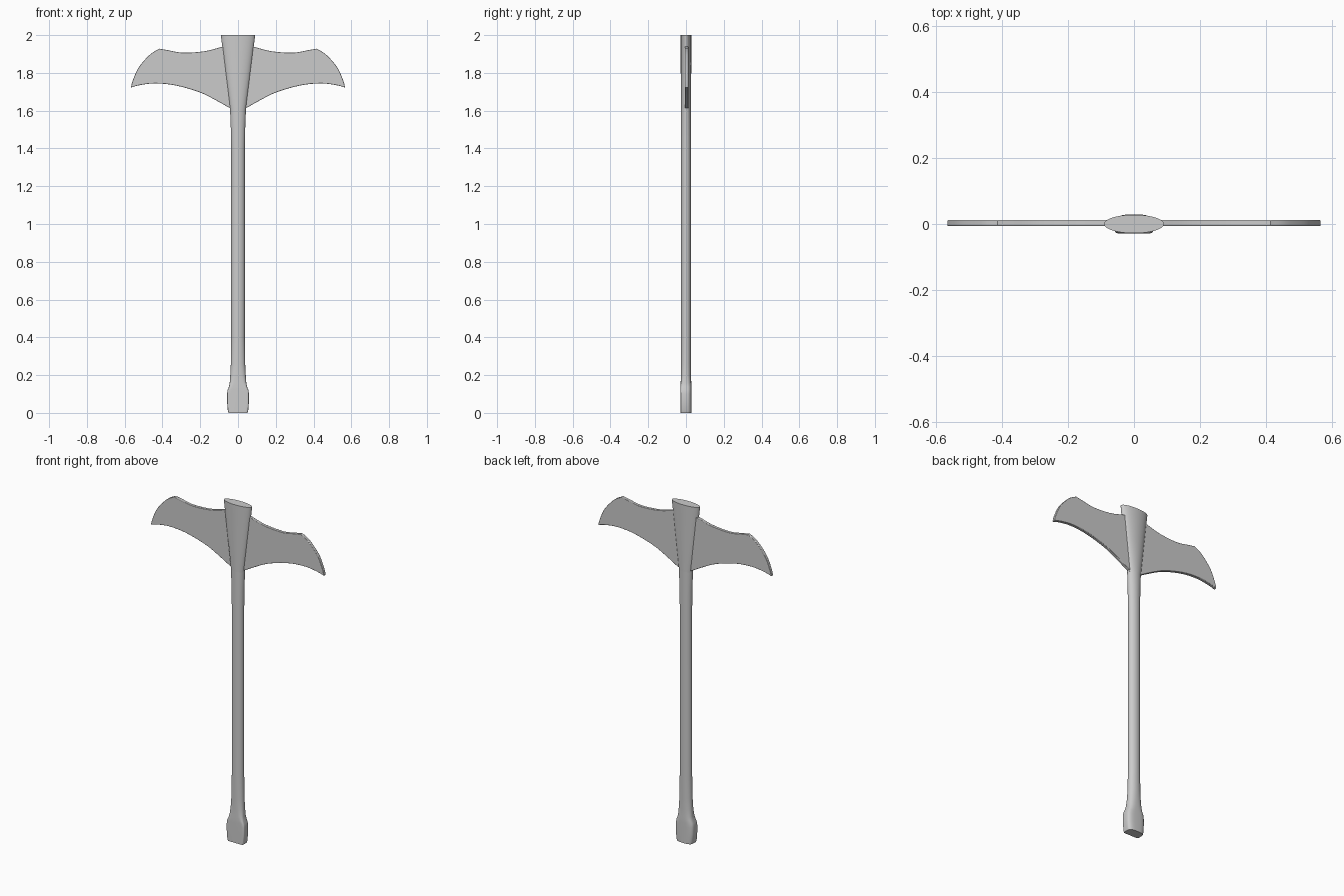
import bpy, bmesh
from math import sin, cos, pi, copysign, radians

if "Cube" in bpy.data.objects:
    bpy.data.objects.remove(bpy.data.objects["Cube"])

SIDES = 40

def finish(name, bm, angle=35):
    bmesh.ops.recalc_face_normals(bm, faces=bm.faces[:])
    me = bpy.data.meshes.new(name)
    bm.to_mesh(me)
    bm.free()
    ob = bpy.data.objects.new(name, me)
    bpy.context.collection.objects.link(ob)
    bpy.ops.object.select_all(action='DESELECT')
    ob.select_set(True)
    bpy.context.view_layer.objects.active = ob
    bpy.ops.object.shade_smooth_by_angle(angle=radians(angle))
    return ob

def power(v, e):
    return copysign(abs(v) ** e, v) if abs(v) > 1e-9 else 0.0

def loft(name, sections):
    """sections: z, x radius, y radius, flatness of the front (0 oval, 1 squared)"""
    bm = bmesh.new()
    rings = []
    for z, rx, ry, flat in sections:
        ring = []
        for i in range(SIDES):
            t = 2 * pi * i / SIDES
            e = 1 - flat * (0.8 if sin(t) < 0 else 0.35)
            ring.append(bm.verts.new((rx * power(cos(t), e), ry * power(sin(t), e), z)))
        rings.append(ring)
    for a, b in zip(rings, rings[1:]):
        for i in range(SIDES):
            j = (i + 1) % SIDES
            bm.faces.new((a[i], a[j], b[j], b[i]))
    bm.faces.new(rings[0])
    bm.faces.new(rings[-1])
    return finish(name, bm)

def smooth_path(pts, steps=6):
    """Catmull-Rom curve through the points, without the last one"""
    p = [pts[0]] + pts + [pts[-1]]
    out = []
    for a, b, c, d in zip(p, p[1:], p[2:], p[3:]):
        for s in range(steps):
            t = s / steps
            out.append(tuple(0.5 * (2 * b[k] + (c[k] - a[k]) * t
                       + (2 * a[k] - 5 * b[k] + 4 * c[k] - d[k]) * t * t
                       + (3 * b[k] - a[k] - 3 * c[k] + d[k]) * t ** 3) for k in (0, 1)))
    return out

# Shaft with the flat-fronted grip end
loft("shaft", [
    (0, 0.050, 0.029, 1), (0.012, 0.054, 0.029, 1), (0.06, 0.058, 0.029, 1),
    (0.10, 0.058, 0.029, 1), (0.122, 0.055, 0.029, 0.95), (0.138, 0.048, 0.029, 0.85),
    (0.16, 0.044, 0.028, 0.6), (0.20, 0.041, 0.027, 0.3), (0.26, 0.038, 0.027, 0.1),
    (0.40, 0.036, 0.027, 0), (1.38, 0.036, 0.027, 0), (1.50, 0.038, 0.027, 0),
    (1.58, 0.041, 0.027, 0), (1.61, 0.042, 0.027, 0)])

# Flared oval socket at the head
loft("head_socket", [(1.605, 0.042, 0.0272, 0), (1.64, 0.046, 0.0275, 0),
                     (1.80, 0.066, 0.0278, 0), (2.0, 0.091, 0.028, 0)])

# Blade outline: upper edge, outer cutting edge, lower edge
outline = (smooth_path([(0.03, 1.95), (0.085, 1.938), (0.175, 1.915), (0.29, 1.907),
                        (0.375, 1.921), (0.415, 1.928)])
           + smooth_path([(0.415, 1.928), (0.465, 1.898), (0.525, 1.83), (0.557, 1.76), (0.567, 1.722)])
           + smooth_path([(0.567, 1.722), (0.52, 1.735), (0.44, 1.744), (0.333, 1.734),
                          (0.2, 1.696), (0.095, 1.643), (0.045, 1.615), (0.02, 1.612)])
           + [(0.02, 1.612)])

def blade(name, side):
    bm = bmesh.new()
    face = bm.faces.new([bm.verts.new((side * x, -0.006, z)) for x, z in outline])
    ext = bmesh.ops.extrude_face_region(bm, geom=[face])
    bmesh.ops.translate(bm, vec=(0, 0.018, 0),
                        verts=[g for g in ext["geom"] if isinstance(g, bmesh.types.BMVert)])
    ob = finish(name, bm)
    bevel = ob.modifiers.new("rounded_edge", 'BEVEL')
    bevel.width = 0.005
    bevel.segments = 2
    bevel.limit_method = 'ANGLE'
    bevel.angle_limit = radians(60)

for name, side in (("right_blade", 1), ("left_blade", -1)):
    blade(name, side)
